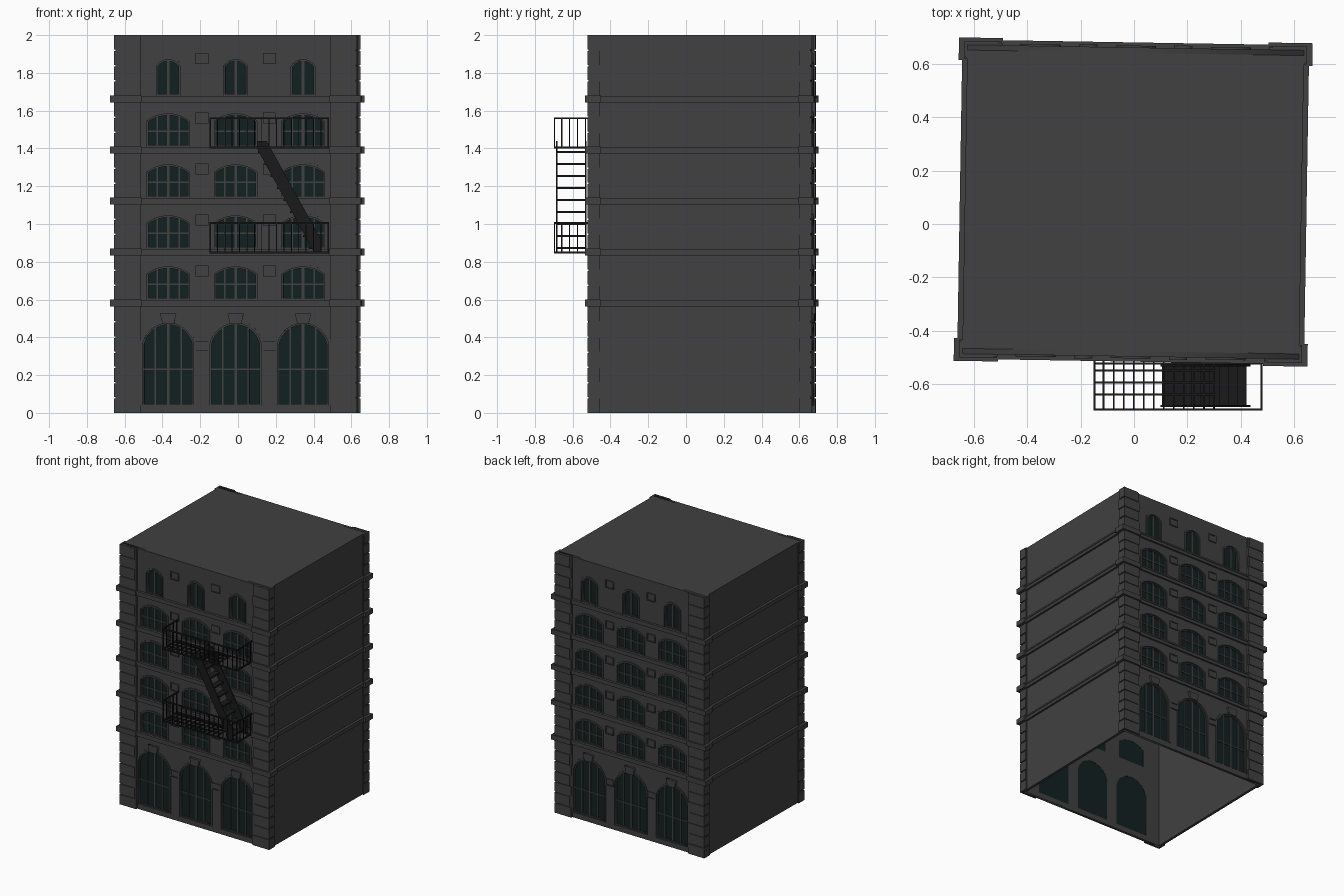
import bpy, bmesh, math
from mathutils import Matrix

if "Cube" in bpy.data.objects:
    bpy.data.objects.remove(bpy.data.objects["Cube"])

def material(name, c):
    m = bpy.data.materials.new(name)
    m.diffuse_color = (*c, 1)
    m.use_nodes = True
    m.node_tree.nodes["Principled BSDF"].inputs["Base Color"].default_value = m.diffuse_color
    return m

STONE = material("stone", (0.052, 0.052, 0.052))
GLASS = material("glass", (0.006, 0.014, 0.014))
IRON = material("iron", (0.010, 0.010, 0.010))
I = Matrix.Identity(4)
# the block sits slightly turned; the fire escape is axis aligned
BASE = Matrix.Translation((-0.003, 0.0825, 0)) @ Matrix.Rotation(math.radians(-0.95), 4, 'Z')

def add(name, me, mat, M):
    me.transform(M)
    me.materials.clear()
    me.materials.append(mat)
    o = bpy.data.objects.new(name, me)
    bpy.context.collection.objects.link(o)
    return o

def boxes(name, items, mat=STONE, M=BASE):
    bm = bmesh.new()
    for x0, x1, y0, y1, z0, z1 in items:
        T = Matrix.Translation(((x0+x1)/2, (y0+y1)/2, (z0+z1)/2)) @ Matrix.Diagonal(
            (abs(x1-x0), abs(y1-y0), abs(z1-z0), 1))
        bmesh.ops.create_cube(bm, size=1, matrix=T)
    me = bpy.data.meshes.new(name)
    bm.to_mesh(me)
    bm.free()
    return add(name, me, mat, M)

def plate(name, loops, y0, y1, mat=STONE, M=BASE):
    """Filled x-z outlines (inner loops are holes) between two y depths."""
    cu = bpy.data.curves.new(name, 'CURVE')
    cu.dimensions = '2D'
    cu.fill_mode = 'BOTH'
    cu.extrude = abs(y1-y0)/2
    for pts in loops:
        s = cu.splines.new('POLY')
        s.points.add(len(pts)-1)
        for p, (x, z) in zip(s.points, pts):
            p.co = (x, z, 0, 1)
        s.use_cyclic_u = True
    tmp = bpy.data.objects.new(name + "_outline", cu)
    bpy.context.collection.objects.link(tmp)
    dg = bpy.context.evaluated_depsgraph_get()
    me = bpy.data.meshes.new_from_object(tmp.evaluated_get(dg))
    bpy.data.objects.remove(tmp)
    R = Matrix.Translation((0, (y0+y1)/2, 0)) @ Matrix.Rotation(math.pi/2, 4, 'X')
    return add(name, me, mat, M @ R)

def arc_z(dx, w, zs, zt):
    h = zt-zs
    r = (w*w+h*h)/(2*h)
    return zt-r+math.sqrt(max(r*r-dx*dx, 0))

def arch(cx, w, z0, zs, zt, n=12):
    pts = [(cx+w, z0)]
    for i in range(n+1):
        dx = w*math.cos(math.pi*i/n)
        pts.append((cx+dx, arc_z(dx, w, zs, zt)))
    return pts + [(cx-w, z0)]

# window list: centre, half width, sill, spring, crown, mullion offsets, transom
BAYS = (-0.357, 0, 0.357)
FLOORS = [0.58+0.27*i for i in range(5)]
windows = []
for cx in BAYS:
    windows.append((cx, 0.135, 0.04, 0.365, 0.475, (-0.068, 0, 0.068), 0.23))
    for z in FLOORS[:4]:
        windows.append((cx, 0.113, z+0.02, z+0.155, z+0.193, (-0.058, 0, 0.058), z+0.10))
    windows.append((cx, 0.063, 1.68, 1.835, 1.87, (0,), None))

def facade(side, M):
    openings = [arch(*w[:5]) for w in windows]
    # wall with arched openings
    plate(side+"_wall", [[(-0.632, 0), (0.632, 0), (0.632, 2), (-0.632, 2)]] + openings,
          -0.58, -0.56, STONE, M)
    plate(side+"_window_glass", [arch(c, w+0.002, a-0.002, b, t+0.002) for c, w, a, b, t, *_ in windows],
          -0.566, -0.562, GLASS, M)
    # frames, mullions and transoms
    f = 0.008
    rings, bars = [], []
    for c, w, a, b, t, mull, tr in windows:
        rings += [arch(c, w, a, b, t), arch(c, w-f, a+f, b-f*0.3, t-f)]
        for d in mull:
            k = 0.007 if d == 0 else 0.004
            bars.append((c+d-k, c+d+k, -0.573, -0.564, a, arc_z(abs(d)+k, w, b, t)-0.002))
        if tr:
            bars.append((c-w, c+w, -0.572, -0.564, tr-0.004, tr+0.004))
    plate(side+"_window_frames", rings, -0.575, -0.564, STONE, M)
    boxes(side+"_window_bars", bars, STONE, M)
    # raised mouldings round the arches
    plate(side+"_arch_mouldings",
          [arch(c, w+0.012, a, b+0.003, t+0.013) + arch(c, w, a, b, t)[::-1]
           for c, w, a, b, t, *_ in windows], -0.587, -0.579, STONE, M)
    plate(side+"_keystones", [[(c-0.03, 0.47), (c+0.03, 0.47), (c+0.043, 0.525), (c-0.043, 0.525)]
                              for c in BAYS], -0.596, -0.575, STONE, M)
    # square plaques with a raised border
    plaques, borders = [], []
    for x in (-0.178, 0.178):
        for z in [0.355] + [v+0.172 for v in FLOORS[:4]] + [1.875]:
            h = 0.024 if z < 0.5 else 0.029
            plaques.append((x-0.03, x+0.03, -0.585, -0.575, z-h+0.004, z+h-0.004))
            for k in (0, 0.007):
                borders.append([(x+sx*(0.034-k), z+sz*(h-k))
                                for sx, sz in ((-1, -1), (1, -1), (1, 1), (-1, 1))])
    boxes(side+"_plaques", plaques, STONE, M)
    plate(side+"_plaque_borders", borders, -0.590, -0.575, STONE, M)

facade("front", BASE)
facade("back", BASE @ Matrix.Rotation(math.pi, 4, 'Z'))

# side walls and roof; the bottom stays open
boxes("side_walls", [(s*0.612, s*0.632, -0.56, 0.56, 0, 2) for s in (-1, 1)])
boxes("roof", [(-0.612, 0.612, -0.56, 0.56, 1.985, 2)])

def corner_ell(hw, hd, wx, wy, z0, z1):
    """Thin L wrapped round all four corners."""
    out = []
    for sx in (-1, 1):
        for sy in (-1, 1):
            out.append((sx*(hw-wx), sx*hw, sy*0.575, sy*hd, z0, z1))
            out.append((sx*0.627, sx*hw, sy*(hd-wy), sy*0.575, z0, z1))
    return out

# corner pilasters with stacked quoin blocks
boxes("corner_pilasters", corner_ell(0.637, 0.588, 0.137, 0.061, 0, 2))
quoins = []
for z0, z1, n in [(0, 0.562, 7)] + [(z+0.018, z+0.252, 3) for z in FLOORS[:4]] + [(1.678, 2, 4)]:
    h = (z1-z0)/n
    for i in range(n):
        inset = 0.012*(i % 2)
        quoins += corner_ell(0.643, 0.594, 0.141-inset, 0.067-inset*0.5,
                             z0+i*h+(0.004 if i else 0), z0+(i+1)*h-(0.004 if i < n-1 else 0))
boxes("corner_quoins", quoins)

# string courses with heavier corner returns
courses, returns = [], []
for z in FLOORS:
    for s in (-1, 1):
        courses += [(-0.51, 0.51, s*0.575, s*0.594, z-0.016, z+0.018),
                    (s*0.627, s*0.647, -0.53, 0.53, z-0.016, z+0.018),
                    (-0.51, 0.51, s*0.575, s*0.599, z+0.006, z+0.018),
                    (s*0.627, s*0.651, -0.53, 0.53, z+0.006, z+0.018)]
    returns += corner_ell(0.664, 0.607, 0.166, 0.085, z-0.018, z+0.020)
boxes("string_courses", courses)
boxes("string_course_corners", returns)

# fire escape platforms: railings and grating with a stair opening
X0, X1, Y0, Y1 = -0.152, 0.482, -0.70, -0.515
rails, balusters, grating = [], [], []
for z in (0.845, 1.40):
    for h in (0, 0.155):
        rails += [(X0, X1, Y0, Y0+0.008, z+h, z+h+0.01)]
        rails += [(x, x+0.008, Y0, Y1, z+h, z+h+0.01) for x in (X0, X1-0.008)]
    rails.append((X0, X1, -0.528, -0.520, z, z+0.01))
    for i in range(17):
        x = X0+0.004+i*(X1-X0-0.008)/16
        k = 0.004 if i in (0, 16) else 0.0025
        balusters.append((x-k, x+k, Y0+0.001, Y0+0.007, z, z+0.16))
    for x in (X0+0.004, X1-0.004):
        balusters += [(x-0.003, x+0.003, Y0+0.042*i-0.003, Y0+0.042*i+0.003, z, z+0.16)
                      for i in range(1, 5)]
    grating += [(x-0.003, x+0.003, Y0, Y1, z+0.001, z+0.008)
                for x in [X0+0.0377*i for i in range(1, 13)]]
    grating += [(X0, 0.30, y-0.003, y+0.003, z+0.001, z+0.009) for y in (-0.64, -0.595, -0.55)]
boxes("fire_escape_rails", rails, IRON, I)
boxes("fire_escape_balusters", balusters, IRON, I)
boxes("fire_escape_grating", grating, IRON, I)

# stair between the platforms
side = [(0.10, 1.44), (0.152, 1.44), (0.438, 0.92), (0.438, 0.855), (0.40, 0.855), (0.10, 1.40)]
for label, y in (("outer", -0.687), ("inner", -0.535)):
    plate("stair_stringer_"+label, [side], y, y+0.007, IRON, I)
boxes("stair_treads", [(0.105+0.034*i, 0.15+0.034*i, -0.684, -0.530, 1.375-0.0635*i, 1.387-0.0635*i)
                       for i in range(9)], IRON, I)
